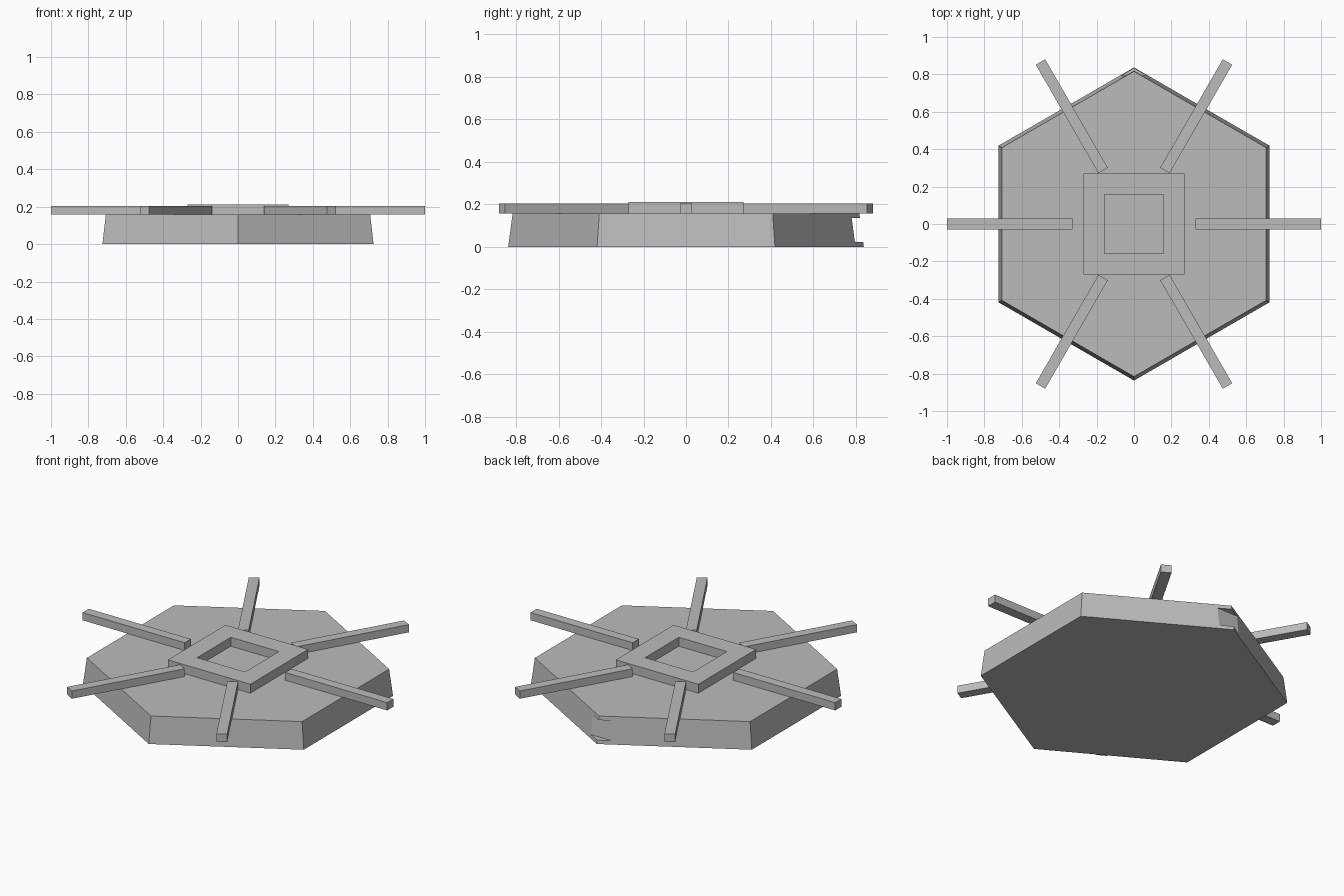
import bpy, bmesh
from math import cos, sin, pi, radians
from mathutils import Matrix

old = bpy.data.objects.get("Cube")
if old:
    bpy.data.objects.remove(old, do_unlink=True)

grey = bpy.data.materials.new("plain grey")
grey.use_nodes = True
colour = (0.5, 0.5, 0.5, 1)
grey.diffuse_color = colour
grey.node_tree.nodes["Principled BSDF"].inputs["Base Color"].default_value = colour

BASE_TOP = 0.158


def finish(name, bm):
    bmesh.ops.recalc_face_normals(bm, faces=bm.faces)
    mesh = bpy.data.meshes.new(name)
    bm.to_mesh(mesh)
    bm.free()
    mesh.materials.append(grey)
    obj = bpy.data.objects.new(name, mesh)
    bpy.context.collection.objects.link(obj)
    return obj


def loft(name, rings):
    """Closed solid through a stack of rings of points."""
    bm = bmesh.new()
    loops = [[bm.verts.new(p) for p in ring] for ring in rings]
    for a, b in zip(loops, loops[1:]):
        for i in range(len(a)):
            j = (i + 1) % len(a)
            bm.faces.new((a[i], a[j], b[j], b[i]))
    bm.faces.new(loops[0][::-1])
    bm.faces.new(loops[-1])
    return finish(name, bm)


def hexagon(radius, z):
    return [(radius * cos(pi / 6 + i * pi / 3), radius * sin(pi / 6 + i * pi / 3), z)
            for i in range(6)]


def rectangle(x0, x1, y0, y1, z):
    return [(x0, y0, z), (x1, y0, z), (x1, y1, z), (x0, y1, z)]


# Tapered six-sided base
base = loft("base", [hexagon(0.837, 0), hexagon(0.816, BASE_TOP)])

# Notch cut into the rear corner
cutter = loft("notch_cutter", [rectangle(-0.2, 0.2, 0.795, 1, 0.022),
                               rectangle(-0.2, 0.2, 0.78, 1, 0.135)])
cutter.hide_render = True
cutter.hide_viewport = True
cutter.display_type = 'WIRE'
cut = base.modifiers.new("rear_notch", 'BOOLEAN')
cut.operation = 'DIFFERENCE'
cut.solver = 'EXACT'
cut.object = cutter

# Six radial bars
for i in range(6):
    bar = loft("radial_bar_%d" % (i + 1),
               [rectangle(0.33, 1, -0.029, 0.029, z) for z in (BASE_TOP, 0.204)])
    bar.data.transform(Matrix.Rotation(radians(60 * i), 4, 'Z'))

# Square frame with an open middle
bm = bmesh.new()
OUTER, INNER = 0.271, 0.158
rings = [[bm.verts.new(p) for p in rectangle(-h, h, -h, h, z)]
         for h, z in ((OUTER, BASE_TOP), (OUTER, 0.211), (INNER, 0.211), (INNER, BASE_TOP))]
for k in range(4):
    a, b = rings[k], rings[(k + 1) % 4]
    for i in range(4):
        j = (i + 1) % 4
        bm.faces.new((a[i], a[j], b[j], b[i]))
finish("square_frame", bm)
